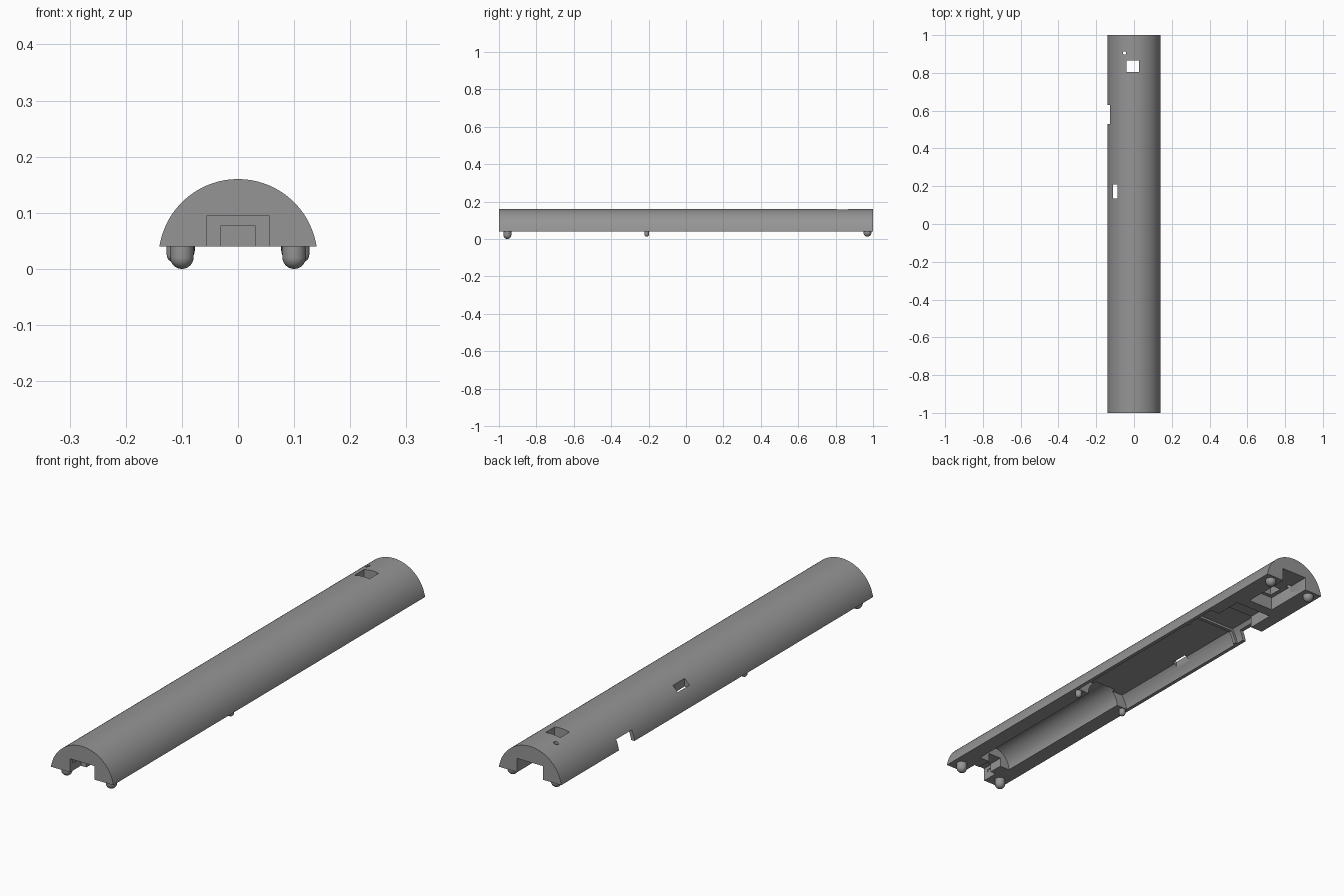
import bpy, bmesh, math

if "Cube" in bpy.data.objects:
    bpy.data.objects.remove(bpy.data.objects["Cube"])

BASE, TOP, HALF = 0.04, 0.16, 0.14
R = (HALF**2 + (TOP - BASE)**2) / (2 * (TOP - BASE))   # outer arc radius
CZ = TOP - R                                            # outer arc centre height

grey = bpy.data.materials.new("plain_grey")
grey.diffuse_color = (0.30, 0.30, 0.30, 1)
grey.use_nodes = True
grey.node_tree.nodes["Principled BSDF"].inputs["Base Color"].default_value = grey.diffuse_color


def finish(name, bm):
    bmesh.ops.recalc_face_normals(bm, faces=bm.faces)
    me = bpy.data.meshes.new(name)
    bm.to_mesh(me)
    bm.free()
    me.materials.append(grey)
    ob = bpy.data.objects.new(name, me)
    bpy.context.collection.objects.link(ob)
    return ob


def prism(name, profile, y0, y1):
    """Extrude an (x, z) outline along y."""
    bm = bmesh.new()
    face = bm.faces.new([bm.verts.new((x, y0, z)) for x, z in profile])
    ext = bmesh.ops.extrude_face_region(bm, geom=[face])
    moved = [v for v in ext["geom"] if isinstance(v, bmesh.types.BMVert)]
    bmesh.ops.translate(bm, verts=moved, vec=(0, y1 - y0, 0))
    return finish(name, bm)


def box(name, x0, x1, y0, y1, z0, z1):
    return prism(name, [(x0, z0), (x1, z0), (x1, z1), (x0, z1)], y0, y1)


def arc(r, cz, a0, a1, n=48):
    return [(r * math.cos(a0 + (a1 - a0) * i / n), cz + r * math.sin(a0 + (a1 - a0) * i / n))
            for i in range(n + 1)]


def flat_arch(r, ceiling, z0=0.0):
    """Arched outline with its crown cut off flat."""
    a = math.asin((ceiling - CZ) / r)
    right = arc(r, CZ, 0, a, 10)
    return [(r, z0)] + right + [(-x, z) for x, z in reversed(right)] + [(-r, z0)]


def carve(target, cutter):
    mod = target.modifiers.new("cut", 'BOOLEAN')
    mod.operation, mod.solver, mod.object = 'DIFFERENCE', 'EXACT', cutter
    cutter.hide_render = True
    bpy.context.view_layer.objects.active = target
    bpy.ops.object.modifier_apply(modifier=mod.name)
    bpy.data.objects.remove(cutter)


def smooth(ob):
    bpy.ops.object.select_all(action='DESELECT')
    ob.select_set(True)
    bpy.context.view_layer.objects.active = ob
    bpy.ops.object.shade_smooth_by_angle(angle=math.radians(30))


# Half-round housing
a = math.asin((BASE - CZ) / R)
shell = prism("housing", arc(R, CZ, a, math.pi - a, 64), -1, 1)

cutters = [
    # Front recess, its side slots and the narrow passage behind it
    box("front_recess", -0.055, 0.055, -1.1, -0.93, 0, 0.095),
    box("front_slots", -0.058, 0.058, -0.98, -0.96, 0.069, 0.081),
    box("front_passage", -0.03, 0.03, -0.95, -0.85, 0, 0.077),
    # Round battery bay
    prism("battery_bay", [(0.075, 0)] + arc(0.075, BASE, 0, math.pi) + [(-0.075, 0)], -0.87, -0.18),
    # Main bay, the gap behind its rib, and the rear bay
    prism("main_bay", flat_arch(0.127, 0.096), -0.195, 0.48),
    prism("main_passage", flat_arch(0.118, 0.088), 0.45, 0.55),
    prism("gap_bay", flat_arch(0.127, 0.097), 0.495, 0.63),
    box("rear_bay", -0.085, 0.085, 0.6, 0.745, 0, 0.09),
    # End bay open to the back
    box("end_bay", -0.058, 0.058, 0.79, 1.1, 0, 0.0955),
    # Side notch and openings through the roof
    box("side_notch", -0.2, -0.09, 0.53, 0.63, 0, 0.081),
    box("roof_window", -0.04, 0.026, 0.805, 0.865, 0.06, 0.3),
    box("side_slot", -0.11, -0.088, 0.135, 0.21, 0.06, 0.3),
]
# Small round light hole
bm = bmesh.new()
bmesh.ops.create_cone(bm, cap_ends=True, segments=24, radius1=0.009, radius2=0.009, depth=0.2)
bmesh.ops.translate(bm, verts=bm.verts, vec=(-0.05, 0.905, 0.17))
cutters.append(finish("light_hole", bm))
for c in cutters:
    carve(shell, c)
smooth(shell)


def foot(name, x, y, r, bottom):
    """Round peg with a domed lower end."""
    bm = bmesh.new()
    dome = min(r, 0.022)
    pts = [(r * math.sin(t * math.pi / 16), bottom + dome * (1 - math.cos(t * math.pi / 16)))
           for t in range(9)] + [(r, BASE + 0.002), (0, BASE + 0.002)]
    vs = [bm.verts.new((px, 0, pz)) for px, pz in pts]
    es = [bm.edges.new(p) for p in zip(vs, vs[1:])]
    bmesh.ops.spin(bm, geom=vs + es, cent=(0, 0, 0), axis=(0, 0, 1),
                   angle=2 * math.pi, steps=24)
    bmesh.ops.remove_doubles(bm, verts=bm.verts, dist=1e-5)
    bmesh.ops.translate(bm, verts=bm.verts, vec=(x, y, 0))
    smooth(finish(name, bm))


# Three pairs of feet
for label, x, y, r, bottom in (("front", 0.1, -0.955, 0.021, 0.0),
                               ("middle", 0.114, -0.21, 0.013, 0.012),
                               ("back", 0.098, 0.97, 0.021, 0.012)):
    for side, s in (("left", -1), ("right", 1)):
        foot(f"{label}_{side}_foot", s * x, y, r, bottom)
